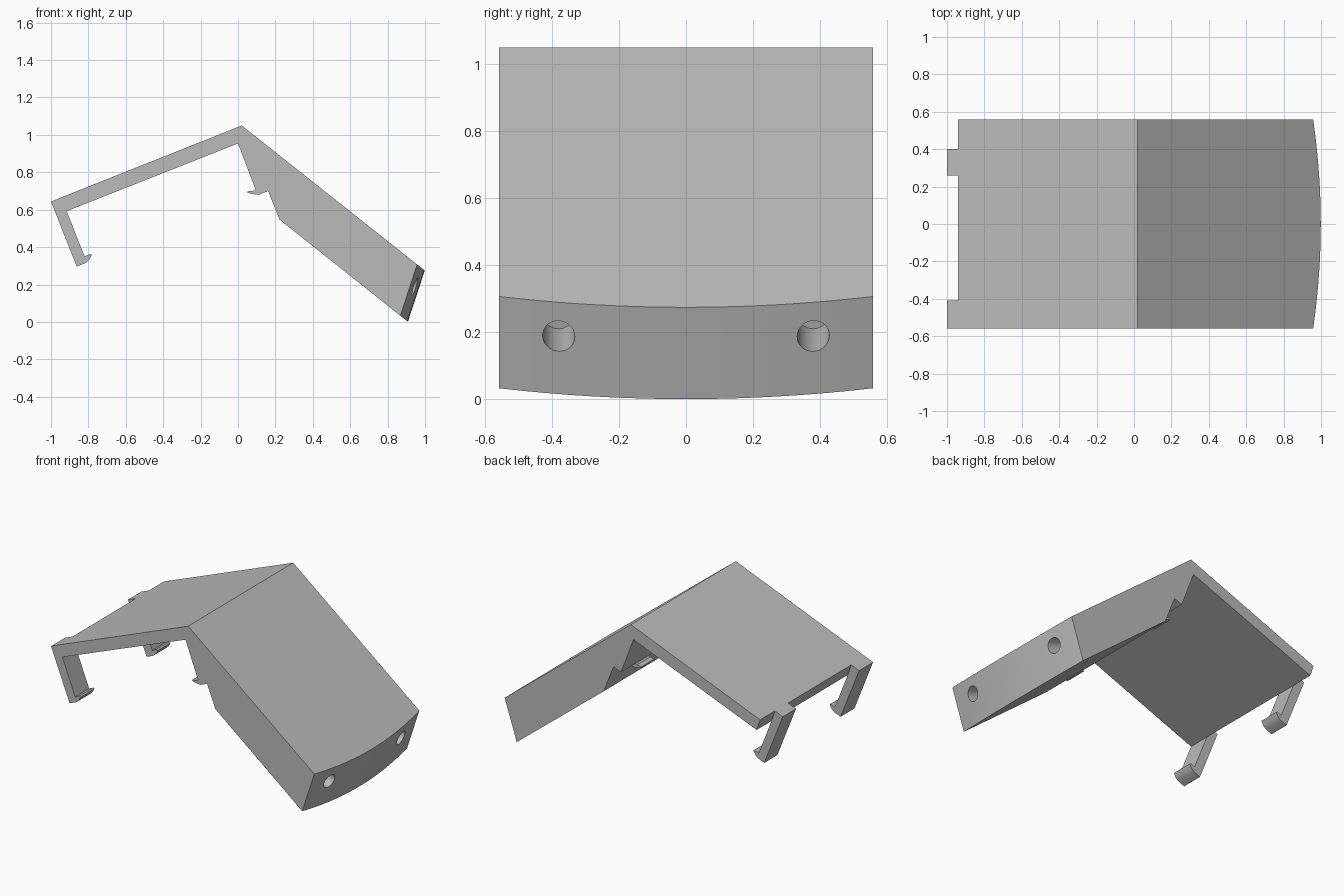
import bpy, bmesh, math
from mathutils import Vector

if "Cube" in bpy.data.objects:
    bpy.data.objects.remove(bpy.data.objects["Cube"], do_unlink=True)

HALF = 0.558          # half width along y
BOW = 0.052           # how far the curved end bulges
SLOPE = Vector((0.78, 0, -0.62))

grey = bpy.data.materials.new("plain_grey")
grey.use_nodes = True
grey.diffuse_color = (0.5, 0.5, 0.5, 1)
grey.node_tree.nodes["Principled BSDF"].inputs["Base Color"].default_value = (0.5, 0.5, 0.5, 1)


def extrude_profile(name, profile, stations, bowed=()):
    """Loft an x-z profile through y stations; bowed points bulge mid-width."""
    bm = bmesh.new()
    rings = []
    for y in stations:
        bulge = SLOPE * BOW * (1 - (y / HALF) ** 2)
        rings.append([bm.verts.new(Vector((x, y, z)) + (bulge if i in bowed else Vector()))
                      for i, (x, z) in enumerate(profile)])
    n = len(profile)
    for a, b in zip(rings, rings[1:]):
        for i in range(n):
            j = (i + 1) % n
            bm.faces.new((a[i], a[j], b[j], b[i]))
    bm.faces.new(rings[0][::-1])
    bm.faces.new(rings[-1])
    bmesh.ops.recalc_face_normals(bm, faces=bm.faces)
    mesh = bpy.data.meshes.new(name)
    bm.to_mesh(mesh)
    bm.free()
    mesh.materials.append(grey)
    obj = bpy.data.objects.new(name, mesh)
    bpy.context.collection.objects.link(obj)
    return obj


def select_only(obj):
    bpy.ops.object.select_all(action='DESELECT')
    obj.select_set(True)
    bpy.context.view_layer.objects.active = obj


# Main body: thin sloped panel joined to a thick sloped block with a bowed end
body_profile = [(-0.942, 0.667), (0.02, 1.05), (0.958, 0.307), (0.868, 0.033),
                (0.222, 0.547), (0.148, 0.733), (0.093, 0.71), (0, 0.954), (-0.916, 0.592)]
steps = 24
body = extrude_profile("cover_body", body_profile,
                       [HALF * (2 * i / steps - 1) for i in range(steps + 1)], bowed=(2, 3))

# Two blind screw holes, bored square to the bowed end
normal = Vector((0.95, 0, -0.315)).normalized()
for side in (-1, 1):
    mouth = Vector((0.943, 0.38 * side, 0.19))
    bpy.ops.mesh.primitive_cylinder_add(vertices=32, radius=0.048, depth=0.3,
                                        location=mouth - normal * 0.06)
    cutter = bpy.context.object
    cutter.name = "hole_cutter"
    cutter.rotation_euler = normal.to_track_quat('Z', 'Y').to_euler()
    cutter.hide_render = True
    cutter.data.materials.append(grey)
    select_only(body)
    cut = body.modifiers.new("screw_hole", 'BOOLEAN')
    cut.operation, cut.solver, cut.object = 'DIFFERENCE', 'EXACT', cutter
    bpy.ops.object.modifier_apply(modifier=cut.name)
    bpy.data.objects.remove(cutter, do_unlink=True)

# Snap clips hanging from the panel edge, and matching catches on the block
clip_profile = [(-1, 0.643), (-0.942, 0.667), (-0.916, 0.592), (-0.82, 0.35),
                (-0.79, 0.364), (-0.781, 0.358), (-0.795, 0.333), (-0.814, 0.315), (-0.862, 0.296)]
catch_profile = [(0.093, 0.71), (0.085, 0.702), (0.052, 0.698), (0.05, 0.69), (0.08, 0.683),
                 (0.11, 0.68), (0.162, 0.7), (0.148, 0.733)]
parts = [body]
for place, y0, y1 in (("front", -HALF, -0.41), ("back", 0.26, 0.40)):
    parts.append(extrude_profile(place + "_clip", clip_profile, (y0, y1)))
    parts.append(extrude_profile(place + "_catch", catch_profile, (y0, y1)))

for part in parts:
    select_only(part)
    bpy.ops.object.shade_smooth_by_angle(angle=math.radians(25))
